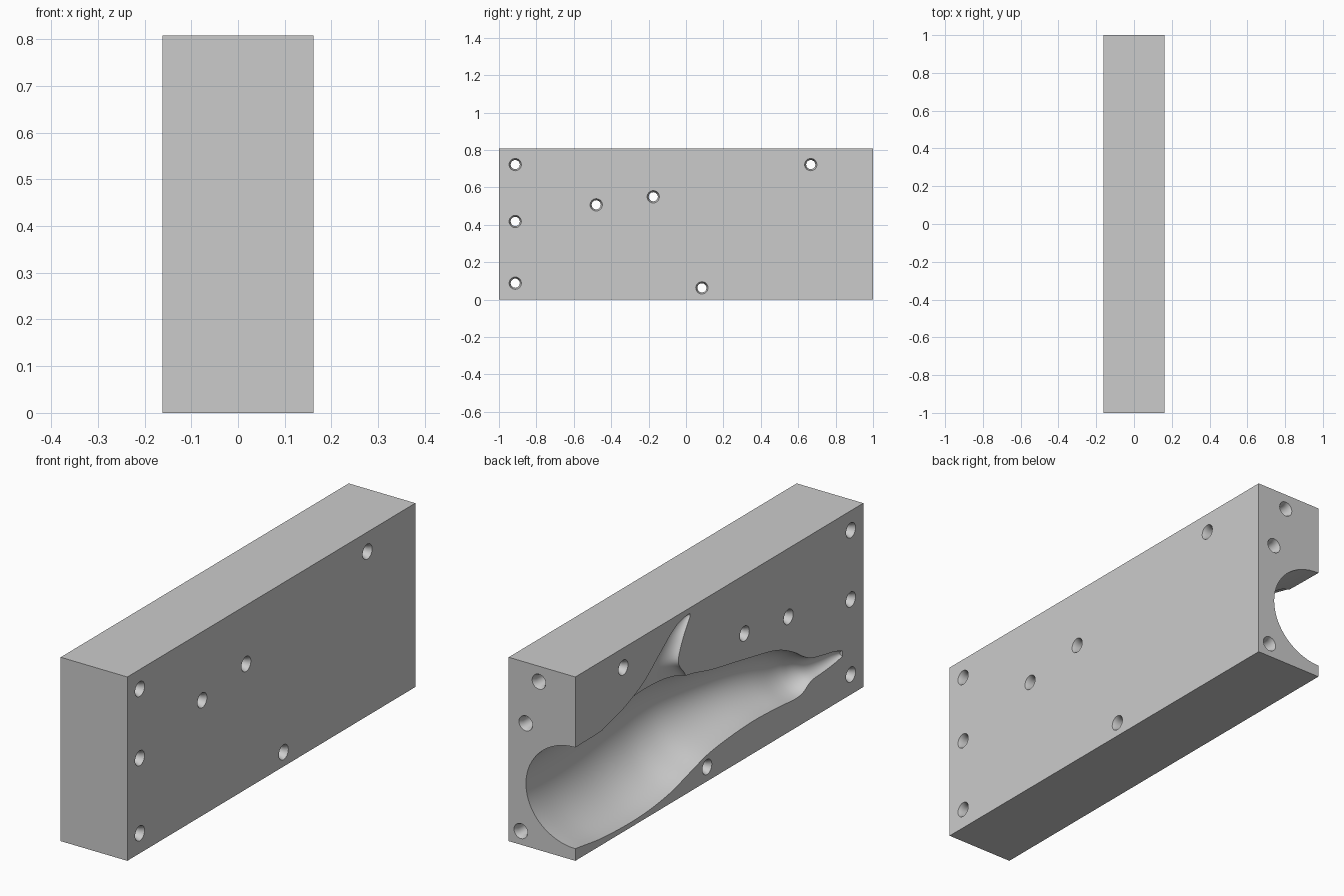
import bpy, bmesh
from math import sin, cos, pi
from mathutils import Vector

old = bpy.data.objects.get("Cube")
if old:
    bpy.data.objects.remove(old, do_unlink=True)

W, L, H = 0.324, 2.0, 0.808     # block size
FACE = -W / 2                   # parting face

grey = bpy.data.materials.new("plain grey")
grey.use_nodes = True
grey.diffuse_color = (0.6, 0.6, 0.6, 1)
grey.node_tree.nodes["Principled BSDF"].inputs["Base Color"].default_value = (0.6, 0.6, 0.6, 1)


def finish(bm, name):
    bmesh.ops.recalc_face_normals(bm, faces=bm.faces[:])
    mesh = bpy.data.meshes.new(name)
    bm.to_mesh(mesh)
    bm.free()
    mesh.materials.append(grey)
    ob = bpy.data.objects.new(name, mesh)
    bpy.context.collection.objects.link(ob)
    return ob


def skin(rings, name):
    """Closed solid through a row of equal rings."""
    bm = bmesh.new()
    loops = [[bm.verts.new(p) for p in ring] for ring in rings]
    n = len(loops[0])
    for a, b in zip(loops, loops[1:]):
        for i in range(n):
            j = (i + 1) % n
            bm.faces.new((a[i], a[j], b[j], b[i]))
    bm.faces.new(loops[0])
    bm.faces.new(loops[-1])
    return finish(bm, name)


def smooth_rows(rows, steps):
    """Catmull-Rom interpolation of stations."""
    pts = [Vector(r) for r in rows]
    out = []
    for i in range(len(pts) - 1):
        a, b, c, d = (pts[max(0, min(len(pts) - 1, i + k))] for k in (-1, 0, 1, 2))
        for s in range(steps):
            t = s / steps
            out.append(b + (c - a) * t / 2 + (a * 2 - b * 5 + c * 4 - d) * t * t / 2
                       + (b * 3 - a - c * 3 + d) * t ** 3 / 2)
    return out + [pts[-1]]


def hollow(rows, name, upright=False, steps=5, segs=32):
    """Half-elliptic scoop; rows hold (station, low, high, depth)."""
    rings = []
    for s, lo, hi, depth in smooth_rows(rows, steps):
        mid, half = (lo + hi) / 2, (hi - lo) / 2
        flat = [(FACE + depth * sin(pi * k / segs), mid + half * cos(pi * k / segs))
                for k in range(segs + 1)]
        flat += [(FACE - 0.06, lo), (FACE - 0.06, hi)]
        rings.append([(x, c, s) if upright else (x, s, c) for x, c in flat])
    return skin(rings, name)


def drill(stops, centre, along_x, name, segs=24):
    """Round cutter; stops hold (position on axis, radius)."""
    rings = []
    for s, r in stops:
        ring = []
        for k in range(segs):
            u = centre[0] + r * cos(2 * pi * k / segs)
            v = centre[1] + r * sin(2 * pi * k / segs)
            ring.append((s, u, v) if along_x else (u, s, v))
        rings.append(ring)
    return skin(rings, name)


# Block
bm = bmesh.new()
bmesh.ops.create_cube(bm, size=1)
for v in bm.verts:
    v.co = (v.co.x * W, v.co.y * L, (v.co.z + 0.5) * H)
block = finish(bm, "mold_block")

# Body cavity, from the open end to the tail
cutters = [hollow([
    (1.1, .055, .495, .24), (1, .053, .498, .24), (.8, .028, .502, .245),
    (.55, .023, .52, .25), (.35, .045, .53, .245), (.2, .085, .515, .235),
    (.05, .122, .478, .215), (-.2, .142, .432, .175), (-.4, .137, .39, .135),
    (-.52, .128, .335, .11), (-.58, .135, .295, .085), (-.64, .165, .265, .05),
    (-.72, .172, .247, .035), (-.8, .18, .232, .025), (-.855, .19, .213, .012)],
    "body_cutter")]

# Swept fin cavity
cutters.append(hollow([
    (.45, .2, .9, .08), (.5, .22, .82, .07), (.54, .245, .67, .062),
    (.6, .285, .53, .055), (.68, .258, .42, .045), (.74, .222, .34, .035),
    (.77, .203, .285, .022), (.783, .205, .225, .01)],
    "fin_cutter", upright=True))

# Countersunk through holes
R, C, SINK = 0.0245, 0.033, 0.02
EDGE = W / 2
for hole in [(-.913, .722), (-.913, .418), (-.913, .088), (-.48, .507),
             (-.175, .55), (.085, .063), (.667, .722)]:
    stops = [(-EDGE - .02, C), (-EDGE, C), (-EDGE + SINK, R),
             (EDGE - SINK, R), (EDGE, C), (EDGE + .02, C)]
    cutters.append(drill(stops, hole, True, "through_hole_cutter"))

# Countersunk blind holes in the open end
for hole in [(.015, .74), (.079, .54), (.103, .06)]:
    stops = [(L / 2 + .02, C), (L / 2, C), (L / 2 - SINK, R), (L / 2 - .13, R)]
    cutters.append(drill(stops, hole, False, "blind_hole_cutter"))

# Cut everything, then drop the cutters
bpy.ops.object.select_all(action='DESELECT')
bpy.context.view_layer.objects.active = block
block.select_set(True)
for cutter in cutters:
    cutter.hide_render = True
    mod = block.modifiers.new("cut", 'BOOLEAN')
    mod.operation = 'DIFFERENCE'
    mod.solver = 'EXACT'
    mod.object = cutter
    bpy.ops.object.modifier_apply(modifier=mod.name)
    bpy.data.objects.remove(cutter, do_unlink=True)

bpy.ops.object.shade_smooth_by_angle()
